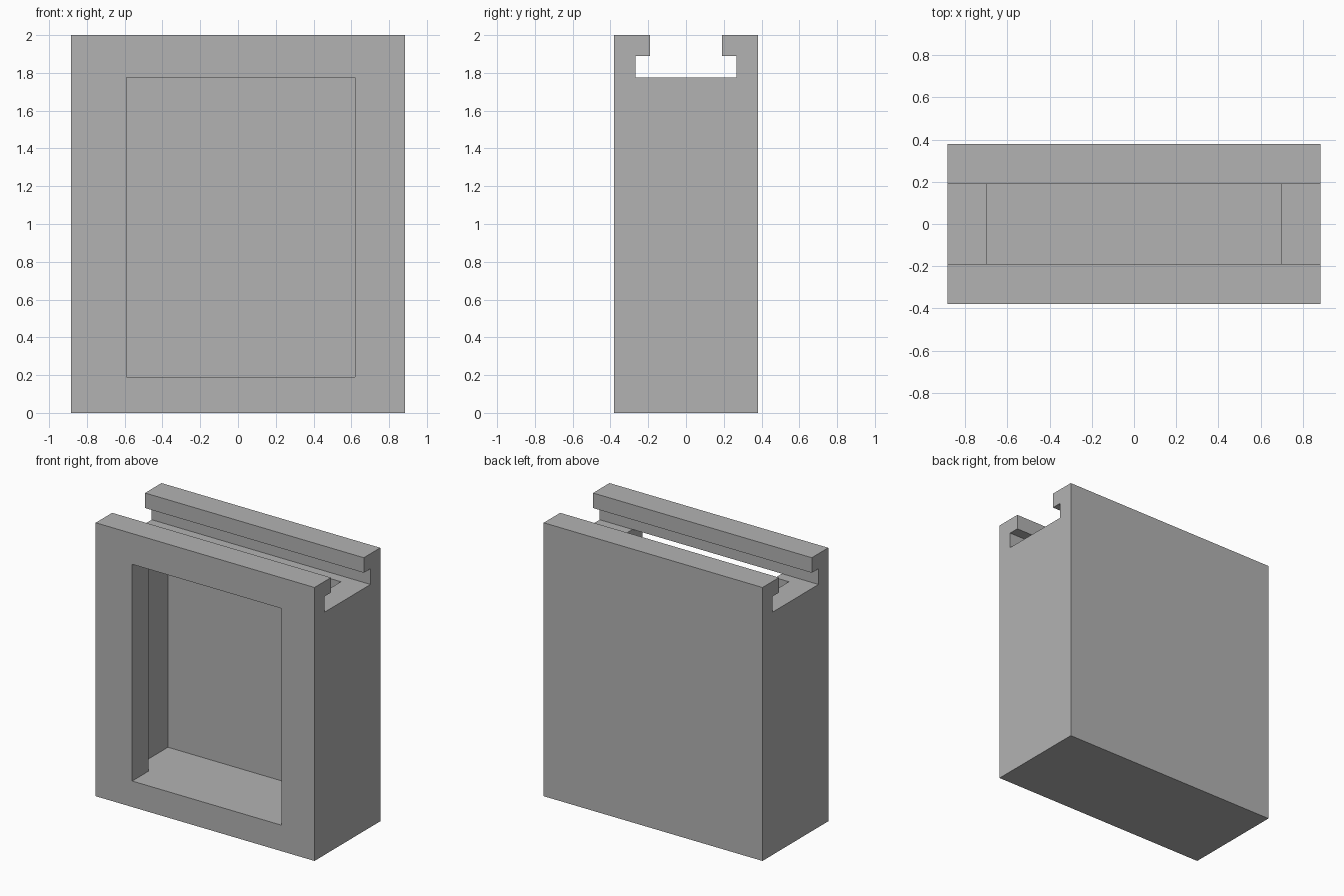
import bpy
import bmesh

cube = bpy.data.objects.get("Cube")
if cube:
    bpy.data.objects.remove(cube, do_unlink=True)

grey = bpy.data.materials.new("plain_grey")
grey.use_nodes = True
colour = (0.45, 0.45, 0.45, 1)
grey.diffuse_color = colour
grey.node_tree.nodes["Principled BSDF"].inputs["Base Color"].default_value = colour


def extrude_profile(name, profile, x0, x1):
    """Solid made by sweeping a closed (y, z) profile along x."""
    bm = bmesh.new()
    face = bm.faces.new([bm.verts.new((x0, y, z)) for y, z in profile])
    swept = bmesh.ops.extrude_face_region(bm, geom=[face])["geom"]
    verts = [v for v in swept if isinstance(v, bmesh.types.BMVert)]
    bmesh.ops.translate(bm, verts=verts, vec=(x1 - x0, 0, 0))
    bmesh.ops.recalc_face_normals(bm, faces=bm.faces)
    mesh = bpy.data.meshes.new(name)
    bm.to_mesh(mesh)
    bm.free()
    mesh.materials.append(grey)
    obj = bpy.data.objects.new(name, mesh)
    bpy.context.collection.objects.link(obj)
    return obj


def cut(target, cutter):
    """Subtract the cutter, then discard it."""
    mod = target.modifiers.new("cut", "BOOLEAN")
    mod.operation = "DIFFERENCE"
    mod.solver = "EXACT"
    mod.object = cutter
    bpy.context.view_layer.objects.active = target
    bpy.ops.object.modifier_apply(modifier=mod.name)
    bpy.data.objects.remove(cutter, do_unlink=True)


width, depth = 0.885, 0.38          # half sizes of the block
neck, slot = 0.19, 0.267            # half widths of the T-slot
floor, ledge, lip, top = 0.19, 1.775, 1.89, 2.0

# Block with a T-slot running along its top
half = [(depth, 0), (depth, top), (neck, top), (neck, lip), (slot, lip), (slot, ledge)]
profile = half + [(-y, z) for y, z in reversed(half)]
housing = extrude_profile("housing", profile, -width, width)

# Inner chamber, open to the slot above
above = (ledge + lip) / 2
chamber = [(-neck, floor), (neck, floor), (neck, above), (-neck, above)]
cut(housing, extrude_profile("chamber_cutter", chamber, -0.7, 0.7))

# Front window, stepped so that it also opens into the slot
window = [(-0.5, floor), (0, floor), (0, above), (-slot, above), (-slot, ledge), (-0.5, ledge)]
cut(housing, extrude_profile("window_cutter", window, -0.59, 0.62))
